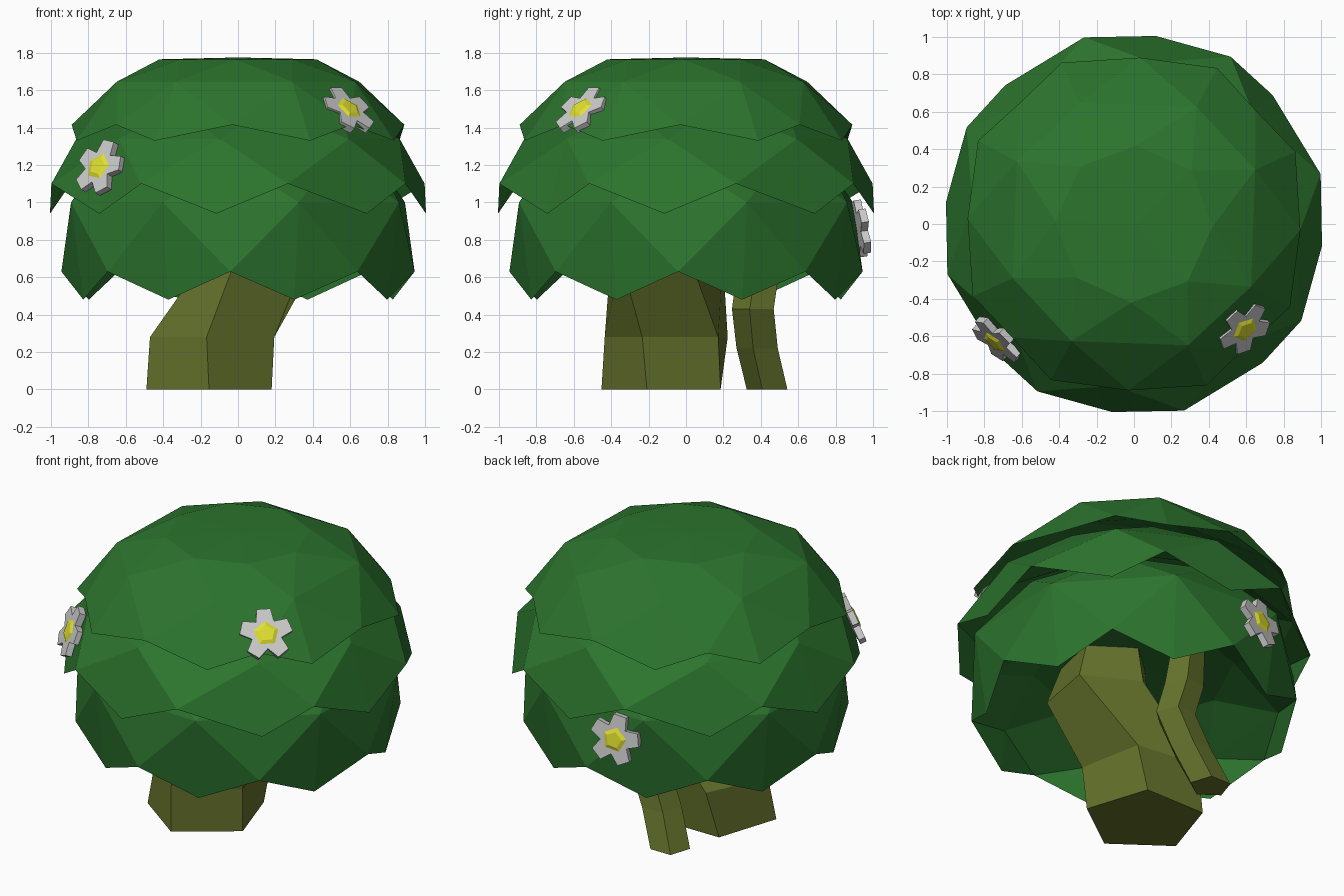
import bpy
from math import cos, sin, pi, radians
from mathutils import Vector, Matrix

if "Cube" in bpy.data.objects:
    bpy.data.objects.remove(bpy.data.objects["Cube"])


def material(name, rgb):
    m = bpy.data.materials.new(name)
    m.diffuse_color = (*rgb, 1)
    m.use_nodes = True
    m.node_tree.nodes["Principled BSDF"].inputs["Base Color"].default_value = m.diffuse_color
    return m


LEAF = material("leaf_green", (0.025, 0.175, 0.027))
BARK = material("bark", (0.13, 0.17, 0.025))
PETAL = material("petal_white", (0.75, 0.75, 0.75))
YELLOW = material("flower_yellow", (0.75, 0.75, 0.03))


def make(name, verts, faces, mat, matrix=None):
    me = bpy.data.meshes.new(name)
    me.from_pydata(verts, [], faces)
    me.materials.append(mat)
    if matrix:
        me.transform(matrix)
    ob = bpy.data.objects.new(name, me)
    bpy.context.collection.objects.link(ob)
    return ob


# Leaf tier: dome of staggered eight-point rings, hem with pointed teeth, hollow underside.
# lows = turn of the teeth (in eighths) after each side middle / each corner
def leaf_tier(name, turn, lows, top, rings, hem, tooth, under, ceiling):
    start = radians(-90 + turn)

    def ring(r, z, staggered):
        angles = [start + (i + (lows[i % 2] if staggered else 0)) * pi / 4 for i in range(8)]
        return [(r * cos(a), r * sin(a), z) for a in angles]

    verts, faces = [(0, 0, top)], []
    levels = list(rings) + [hem]
    stag = [(len(levels) - 1 - k) % 2 for k in range(len(levels))]
    for (r, z), s in zip(levels, stag):
        verts += ring(r, z, s)
    faces += [(0, 1 + i, 1 + (i + 1) % 8) for i in range(8)]
    for k in range(len(levels) - 1):
        a, b = 1 + 8 * k, 9 + 8 * k
        for i in range(8):
            j = (i + 1) % 8
            if stag[k]:
                faces.append((a + i, a + (i - 1) % 8, b + i))
                if k < len(levels) - 2:
                    faces.append((a + i, b + i, b + j))
            else:
                faces += [(a + i, b + i, a + j), (a + j, b + i, b + j)]
    # teeth run from the last ring down past the hem
    t, a = len(verts), len(verts) - 16
    h = a + 8
    verts += ring(*tooth, True)
    # underside: inner wall ring, ceiling ring and middle
    u, c, m = t + 8, t + 16, t + 24
    verts += ring(*under, True) + ring(*ceiling, False) + [(0, 0, ceiling[1] + 0.04)]
    for i in range(8):
        j = (i + 1) % 8
        faces += [(a + i, h + i, t + i), (a + i, t + i, h + j)]
        faces += [(h + i, u + i, t + i), (t + i, u + i, h + j)]
        faces += [(u + i, h + i, u + (i - 1) % 8), (u + i, c + j, c + i),
                  (u + i, c + i, u + (i - 1) % 8), (c + i, c + j, m)]
    return make(name, verts, faces, LEAF)


leaf_tier("lower_leaves", -2.5, (0.5, 0.5), 1.36, [(0.42, 1.34), (0.74, 1.23), (0.95, 1.0)],
          (0.945, 0.63), (0.88, 0.48), (0.86, 0.74), (0.58, 0.9))
leaf_tier("middle_leaves", 15, (0.62, 0.52), 1.57, [(0.35, 1.56), (0.62, 1.5), (0.87, 1.34)],
          (1.033, 1.1), (1.012, 0.94), (0.92, 1.15), (0.6, 1.35))
leaf_tier("upper_leaves", -2, (0.58, 0.42), 1.775, [(0.42, 1.765), (0.71, 1.645)],
          (0.89, 1.415), (0.945, 1.33), (0.82, 1.45), (0.5, 1.57))


# Five-sided trunks lofted along a bent path: (x, y, z, radius, twist)
def trunk(name, path):
    verts, faces = [], []
    for x, y, z, r, twist in path:
        for i in range(5):
            a = -pi / 2 + 2 * pi * i / 5 + radians(twist)
            verts.append((x + r * cos(a), y + r * sin(a), z))
    for k in range(len(path) - 1):
        for i in range(5):
            j = (i + 1) % 5
            faces.append((5 * k + i, 5 * k + j, 5 * k + 5 + j, 5 * k + 5 + i))
    n = len(verts)
    faces += [(4, 3, 2, 1, 0), tuple(range(n - 5, n))]
    return make(name, verts, faces, BARK)


trunk("main_trunk", [(-0.155, -0.1, 0, 0.352, 0), (-0.125, -0.085, 0.28, 0.352, -7),
                     (0.14, -0.12, 0.7, 0.32, -28), (0.14, -0.08, 0.95, 0.25, -30)])
trunk("side_trunk", [(-0.2, 0.445, 0, 0.12, 0), (-0.1, 0.39, 0.22, 0.12, 3),
                     (0.0, 0.365, 0.43, 0.12, 6), (-0.04, 0.39, 0.62, 0.12, 9),
                     (-0.06, 0.41, 0.92, 0.1, 12)])


# Flowers: blunt five-petal star with a raised yellow centre
def flower(name, pos, normal, roll):
    mat = (Matrix.Translation(pos)
           @ Vector(normal).to_track_quat('Z', 'Y').to_matrix().to_4x4()
           @ Matrix.Rotation(radians(roll), 4, 'Z'))
    outline = []
    for i in range(5):
        a = pi / 2 + 2 * pi * i / 5
        for r, d in ((0.155, -0.26), (0.155, 0.26), (0.09, pi / 5)):
            outline.append((r * cos(a + d), r * sin(a + d)))
    n = len(outline)
    verts = [(x, y, z) for z in (-0.02, 0.02) for x, y in outline]
    faces = [tuple(range(n - 1, -1, -1)), tuple(range(n, 2 * n))]
    faces += [(i, (i + 1) % n, n + (i + 1) % n, n + i) for i in range(n)]
    make(name + "_petals", verts, faces, PETAL, mat)
    verts = [(r * cos(pi / 2 + 2 * pi * i / 5), r * sin(pi / 2 + 2 * pi * i / 5), z)
             for r, z in ((0.08, 0.018), (0.05, 0.03)) for i in range(5)]
    faces = [(i, (i + 1) % 5, 5 + (i + 1) % 5, 5 + i) for i in range(5)]
    faces += [(4, 3, 2, 1, 0), (5, 6, 7, 8, 9)]
    make(name + "_centre", verts, faces, YELLOW, mat)


flower("left_flower", (-0.735, -0.62, 1.185), (-0.62, -0.68, 0.36), -10)
flower("right_flower", (0.585, -0.555, 1.49), (0.5, -0.52, 0.66), 0)
flower("back_flower", (-0.16, 0.935, 0.86), (-0.18, 0.95, 0.14), -10)
